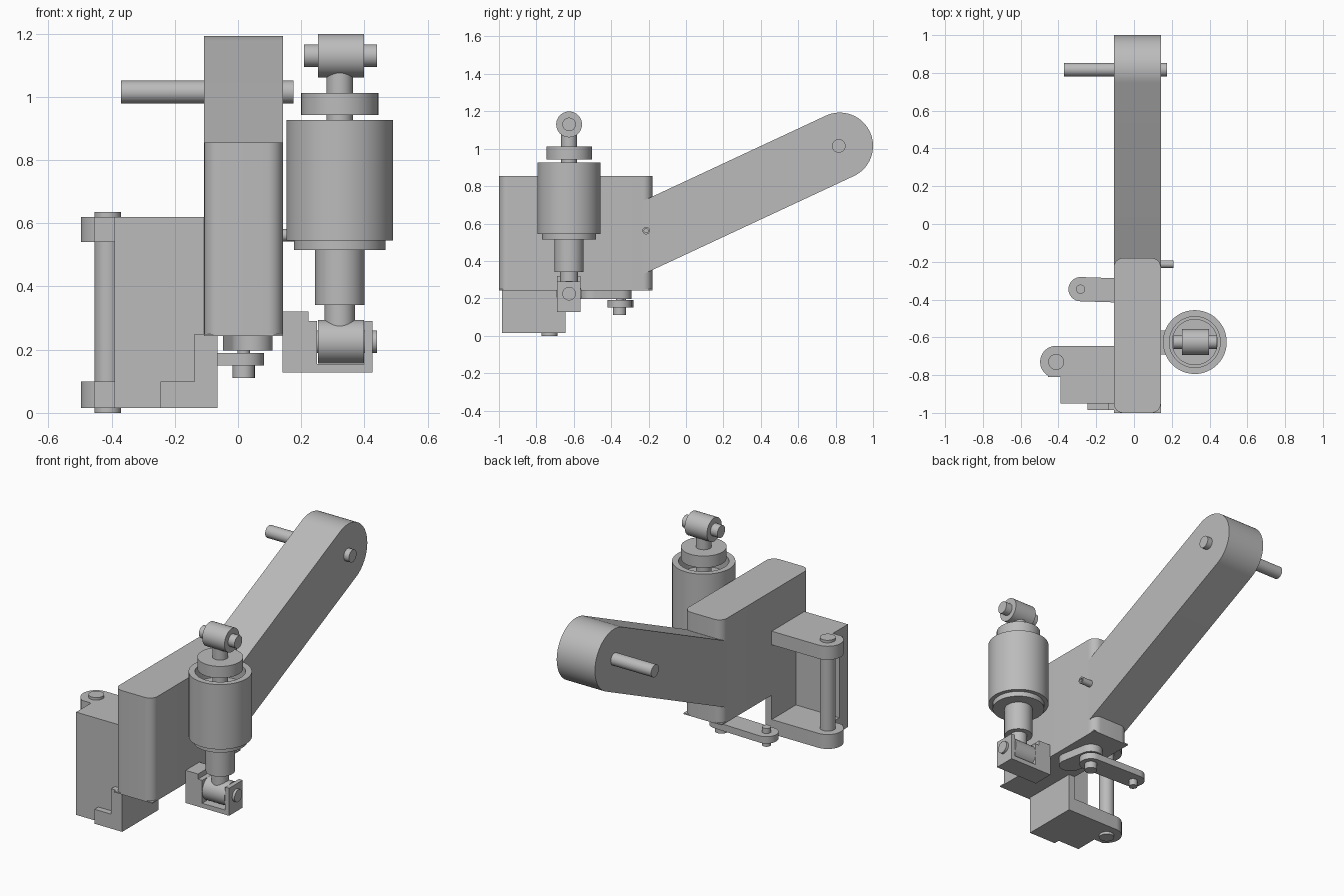
import bpy, bmesh, math
from mathutils import Matrix, Vector

if "Cube" in bpy.data.objects:
    bpy.data.objects.remove(bpy.data.objects["Cube"], do_unlink=True)

grey = bpy.data.materials.new("plain grey")
grey.use_nodes = True
COLOUR = (0.5, 0.5, 0.5, 1)
grey.diffuse_color = COLOUR
grey.node_tree.nodes["Principled BSDF"].inputs["Base Color"].default_value = COLOUR
parts = []


def finish(name, bm):
    bmesh.ops.recalc_face_normals(bm, faces=bm.faces)
    mesh = bpy.data.meshes.new(name)
    bm.to_mesh(mesh)
    bm.free()
    mesh.materials.append(grey)
    obj = bpy.data.objects.new(name, mesh)
    bpy.context.collection.objects.link(obj)
    parts.append(obj)
    return obj


def prism(name, outline, lo, hi, axis="z"):
    """Extrude a flat outline: (x, y) along z, or (y, z) along x."""
    bm = bmesh.new()
    place = (lambda a, b: (a, b, lo)) if axis == "z" else (lambda a, b: (lo, a, b))
    face = bm.faces.new([bm.verts.new(place(a, b)) for a, b in outline])
    step = Vector((0, 0, hi - lo)) if axis == "z" else Vector((hi - lo, 0, 0))
    new = bmesh.ops.extrude_face_region(bm, geom=[face])["geom"]
    bmesh.ops.translate(bm, vec=step, verts=[v for v in new if isinstance(v, bmesh.types.BMVert)])
    if not face.is_valid or len(bm.faces) < len(outline) + 2:
        bm.faces.new([v for v in bm.verts if v not in new])
    return finish(name, bm)


def box(name, x, y, z):
    return prism(name, [(x[0], y[0]), (x[1], y[0]), (x[1], y[1]), (x[0], y[1])], *z)


def arc(centre, r, start, end, n=24):
    angles = [math.radians(start + (end - start) * i / n) for i in range(n + 1)]
    return [(centre[0] + r * math.cos(a), centre[1] + r * math.sin(a)) for a in angles]


def lever(name, a, b, r, lo, hi):
    """Flat link with rounded ends."""
    t = math.degrees(math.atan2(b[1] - a[1], b[0] - a[0]))
    return prism(name, arc(a, r, t + 90, t + 270) + arc(b, r, t - 90, t + 90), lo, hi)


def lathe(name, profile, centre, axis="z", n=48):
    """Revolve (radius, height) points about z, or about x."""
    bm = bmesh.new()
    verts = [bm.verts.new((r, 0, h)) for r, h in profile]
    edges = [bm.edges.new(p) for p in zip(verts, verts[1:])]
    bmesh.ops.spin(bm, geom=verts + edges, cent=(0, 0, 0), axis=(0, 0, 1),
                   angle=math.tau, steps=n, use_merge=False)
    bmesh.ops.remove_doubles(bm, verts=bm.verts, dist=1e-5)
    turn = Matrix.Rotation(math.pi / 2, 4, "Y") if axis == "x" else Matrix()
    bm.transform(Matrix.Translation(centre) @ turn)
    return finish(name, bm)


def rod(name, r, lo, hi, a, b, axis="z"):
    centre = (a, b, 0) if axis == "z" else (0, a, b)
    return lathe(name, [(0, lo), (r, lo), (r, hi), (0, hi)], centre, axis)


# Main body: upright block with rounded vertical edges on a thin square base
X0, X1 = -0.107, 0.142
R = 0.05
corners = [((X1 - R, -0.18 - R), 0), ((X0 + R, -0.18 - R), 90),
           ((X0 + R, -1 + R), 180), ((X1 - R, -1 + R), 270)]
outline = [p for c, a in corners for p in arc(c, R, a, a + 90, 8)]
prism("body", outline, 0.25, 0.855)
box("body_base", (X0, X1), (-1, -0.18), (0.243, 0.25))

# Sloping arm with a round end and cross pin
TILT = 25
tip, half = (0.822, 1.015), 0.178
root_y = -0.23
root_z = tip[1] - (tip[0] - root_y) * math.tan(math.radians(TILT))
rise = half / math.cos(math.radians(TILT))
prism("arm", arc(tip, half, TILT - 90, TILT + 90, 40)
      + [(root_y, root_z + rise), (root_y, root_z - rise)], X0, X1, "x")
rod("arm_pin", 0.036, -0.37, 0.175, 0.817, 1.015, "x")

# Small hollow side pin
lathe("side_tube", [(0.011, 0.1), (0.02, 0.1), (0.02, 0.21), (0.011, 0.21), (0.011, 0.1)],
      (0, -0.213, 0.562), "x")

# Damper: cup, collar, lower tube, neck and two eyes
SX, SY = 0.322, -0.625
lathe("damper_cup", [(0, 0.515), (0.145, 0.515), (0.145, 0.545), (0.169, 0.545),
                     (0.169, 0.927), (0.135, 0.927), (0.135, 0.83), (0, 0.83)], (SX, SY, 0))
rod("damper_lower_tube", 0.078, 0.342, 0.52, SX, SY)
rod("damper_lower_neck", 0.048, 0.25, 0.345, SX, SY)
rod("damper_upper_neck", 0.042, 0.82, 1.1, SX, SY)
rod("damper_disc", 0.122, 0.943, 1.012, SX, SY)
for label, z in (("upper", 1.13), ("lower", 0.225)):
    rod(label + "_eye", 0.069, 0.253, 0.398, SY, z, "x")
    rod(label + "_eye_pin", 0.036, 0.208, 0.44, SY, z, "x")

# Damper fork bracket
FY = (-0.69, -0.563)
box("fork_block", (0.14, 0.223), FY, (0.128, 0.32))
box("fork_base", (0.223, 0.425), FY, (0.128, 0.155))
box("fork_inner_lug", (0.223, 0.25), FY, (0.155, 0.29))
box("fork_outer_lug", (0.4, 0.425), FY, (0.155, 0.29))

# Hinge bracket: two knuckle plates, front wall, inner cheek and hinge rod
HX, HY = -0.412, -0.73
for label, right, lo, hi in (("upper", X0, 0.54, 0.62), ("lower", -0.065, 0.015, 0.1)):
    prism(label + "_hinge_plate", arc((HX, HY), 0.085, 90, 240)
          + [(-0.455, -0.81), (-0.39, -0.81), (-0.39, -0.95), (right, -0.95), (right, -0.645)],
          lo, hi)
box("hinge_wall", (-0.39, X0), (-0.95, -0.87), (0.1, 0.54))
box("hinge_cheek", (X0, -0.065), (-0.95, -0.645), (0.1, 0.245))
box("front_foot", (-0.245, -0.065), (-0.985, -0.95), (0.015, 0.1))
box("front_tab", (-0.137, -0.065), (-0.985, -0.95), (0.1, 0.25))
rod("hinge_rod", 0.042, 0, 0.635, HX, HY)

# Levers beneath the body
PIVOT = (0.018, -0.355)
lever("upper_lever", PIVOT, (0.045, -0.5), 0.065, 0.197, 0.245)
lever("lower_lever", PIVOT, (-0.283, -0.345), 0.064, 0.15, 0.19)
rod("lever_pivot", 0.035, 0.11, 0.15, *PIVOT)
rod("lever_spacer", 0.02, 0.15, 0.2, *PIVOT)
rod("lever_end_pin", 0.024, 0.112, 0.22, -0.283, -0.345)

# Smooth shading with sharp edges kept
bpy.ops.object.select_all(action="DESELECT")
for obj in parts:
    obj.select_set(True)
bpy.context.view_layer.objects.active = parts[0]
bpy.ops.object.shade_smooth_by_angle(angle=math.radians(30))
